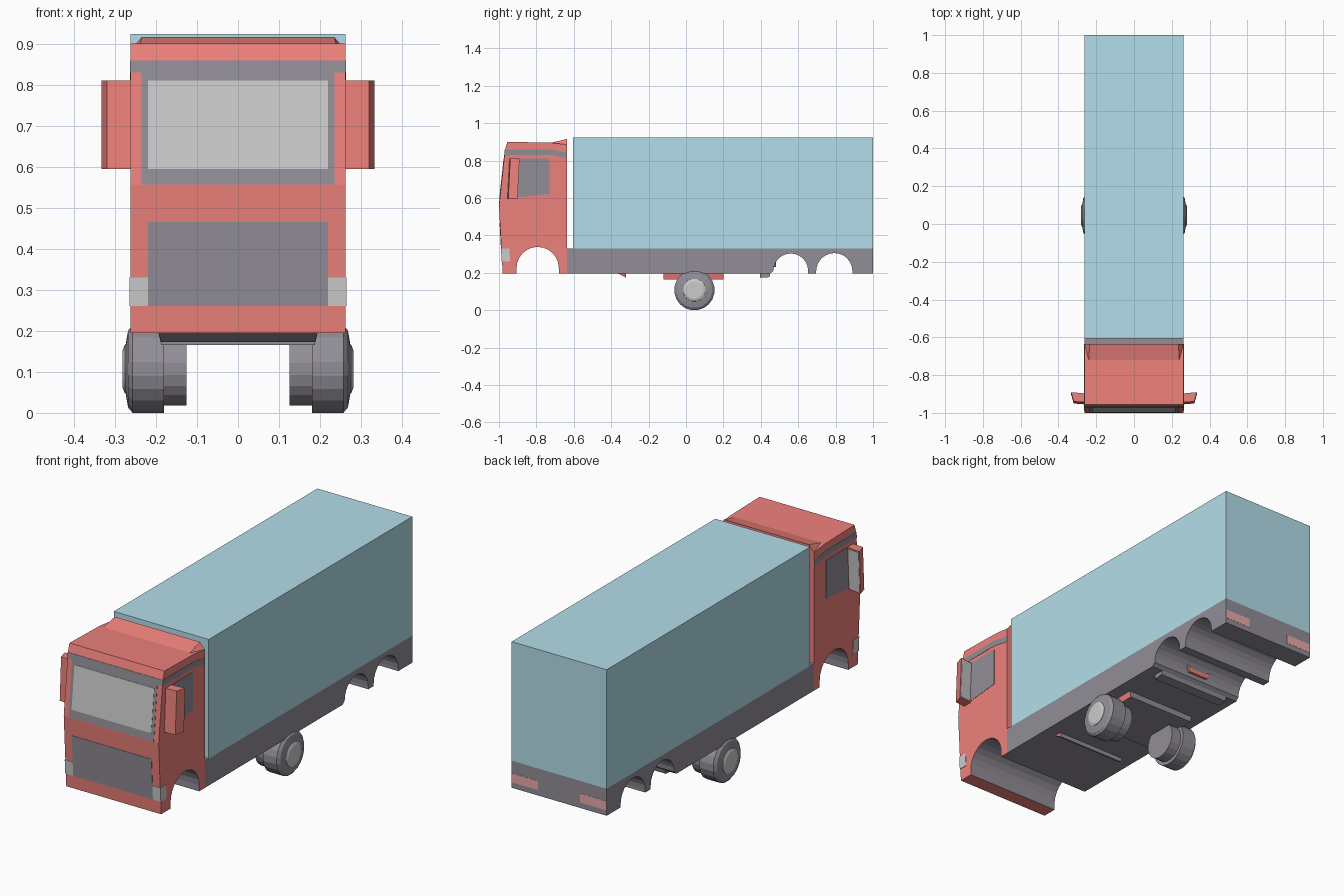
import bpy, bmesh
from math import sin, cos, pi
from mathutils import Vector

if "Cube" in bpy.data.objects:
    bpy.data.objects.remove(bpy.data.objects["Cube"])


def material(name, rgb):
    m = bpy.data.materials.new(name)
    m.diffuse_color = (*rgb, 1)
    m.use_nodes = True
    m.node_tree.nodes["Principled BSDF"].inputs["Base Color"].default_value = m.diffuse_color
    return m


RED = material("red_paint", (0.85, 0.22, 0.20))
BLUE = material("blue_box", (0.45, 0.73, 0.82))
DARK = material("dark_trim", (0.29, 0.27, 0.31))
PINK = material("lamp_red", (0.82, 0.40, 0.40))


def finish(name, bm, *mats):
    bmesh.ops.recalc_face_normals(bm, faces=bm.faces)
    me = bpy.data.meshes.new(name)
    bm.to_mesh(me)
    bm.free()
    for m in mats:
        if m:
            me.materials.append(m)
    ob = bpy.data.objects.new(name, me)
    bpy.context.collection.objects.link(ob)
    return ob


def prism(name, pts, a, b, *mats, axis="x", edit=None):
    """Extrude an outline along x (outline in y,z), y (x,z) or z (x,y)."""
    place = {"x": lambda p, t: (t, p[0], p[1]),
             "y": lambda p, t: (p[0], t, p[1]),
             "z": lambda p, t: (p[0], p[1], t)}[axis]
    bm = bmesh.new()
    lo = [bm.verts.new(place(p, a)) for p in pts]
    hi = [bm.verts.new(place(p, b)) for p in pts]
    bm.faces.new(lo)
    bm.faces.new(hi)
    n = len(pts)
    for i in range(n):
        bm.faces.new((lo[i], lo[(i + 1) % n], hi[(i + 1) % n], hi[i]))
    bm.normal_update()
    if edit:
        edit(bm)
    return finish(name, bm, *mats)


def rect(u0, u1, v0, v1):
    return [(u0, v0), (u1, v0), (u1, v1), (u0, v1)]


def arch(cy, cz, r, base, n=12):
    """Wheel arch outline going from front to rear along the bottom edge."""
    arc = [(cy - r * cos(pi * i / n), cz + r * sin(pi * i / n)) for i in range(n + 1)]
    return [(cy - r, base)] + arc + [(cy + r, base)]


W, BASE = 0.262, 0.195

# cab: side outline with a wheel tunnel lined in dark
FRONT = [(-0.98, BASE), (-1.0, 0.555), (-0.967, 0.86), (-0.955, 0.90)]


def line_tunnel(bm):
    for f in bm.faces:
        c = f.calc_center_median()
        if abs(c.x) < 0.01 and -0.91 < c.y < -0.6 and c.z < 0.345 and c.y < -0.65:
            f.material_index = 1


prism("cab", FRONT + [(-0.72, 0.895), (-0.635, 0.885), (-0.635, BASE)]
      + arch(-0.793, 0.225, 0.113, BASE)[::-1], -W, W, RED, DARK, edit=line_tunnel)

# roof deflector rising towards the box
bm = bmesh.new()
for x, y, z in [(0.24, -0.725, 0.894), (W, -0.635, 0.884), (0.235, -0.635, 0.916)]:
    for s in (-1, 1):
        bm.verts.new((s * x, y, z))
bmesh.ops.convex_hull(bm, input=bm.verts)
finish("roof_deflector", bm, RED)


def front_y(z):
    for (y0, z0), (y1, z1) in zip(FRONT, FRONT[1:]):
        if z0 <= z <= z1:
            return y0 + (y1 - y0) * (z - z0) / (z1 - z0)


def front_panel(name, x, z0, z1, lift, mat):
    y0, y1 = front_y(z0), front_y(z1)
    prism(name, [(y0 - lift, z0), (y1 - lift, z1), (y1 + .01, z1), (y0 + .01, z0)], -x, x, mat)


front_panel("windscreen_frame", 0.235, 0.557, 0.835, 0.0015, DARK)
front_panel("windscreen", 0.22, 0.595, 0.81, 0.003, None)
front_panel("grille", 0.22, 0.26, 0.465, 0.002, DARK)
front_panel("roof_stripe_front", W + 0.0015, 0.83, 0.859, 0.0015, DARK)

for s, side in ((1, "right"), (-1, "left")):
    # side trim of the cab
    prism("roof_stripe_" + side, [(-0.968, 0.83), (-0.73, 0.83), (-0.635, 0.812),
                                  (-0.635, 0.843), (-0.73, 0.859), (-0.966, 0.859)],
          s * 0.25, s * (W + 0.0015), DARK)
    prism("side_window_" + side, [(-0.935, 0.60), (-0.73, 0.62), (-0.73, 0.81), (-0.935, 0.81)],
          s * 0.25, s * (W + 0.0015), DARK)
    prism("headlight_" + side, [(front_y(.26) - .002, 0.26), (-0.94, 0.26),
                                (-0.945, 0.33), (front_y(.33) - .002, 0.33)],
          s * 0.22, s * (W + 0.002), None)

    # mirror housing with grey glass facing rearwards
    def lean(bm):
        for v in bm.verts:
            v.co.y += 0.05 * (v.co.z - 0.70)
    prism("mirror_" + side, [(s * x, y) for x, y in
                             [(0.255, -0.905), (0.333, -0.897), (0.319, -0.945), (0.255, -0.95)]],
          0.595, 0.81, RED, axis="z", edit=lean)
    prism("mirror_glass_" + side, [(s * x, y) for x, y in
                                   [(0.266, -0.902), (0.329, -0.8955), (0.329, -0.905), (0.266, -0.91)]],
          0.602, 0.803, None, axis="z", edit=lean)

    # rear lamp
    prism("rear_lamp_" + side, rect(s * 0.117, s * (W - 0.001), 0.222, 0.268),
          0.99, 1.001, PINK, axis="y")

    # double tyre and hub, turned around the axle
    def lathe(name, profile, mat, n=20, cy=0.045, cz=0.107):
        bm = bmesh.new()
        rings = [[bm.verts.new((s * x, cy + r * cos(2 * pi * (i + .5) / n),
                                cz + r * sin(2 * pi * (i + .5) / n))) for i in range(n)]
                 for r, x in profile]
        for a, b in zip(rings, rings[1:]):
            for i in range(n):
                j = (i + 1) % n
                bm.faces.new((a[i], a[j], b[j], b[i]))
        bm.faces.new(rings[0])
        bm.faces.new(rings[-1])
        finish(name, bm, mat)
    lathe("tyre_" + side, [(0.09, 0.125), (0.09, 0.18), (0.108, 0.18), (0.108, 0.257),
                           (0.095, 0.268), (0.06, 0.274)], DARK)
    lathe("hub_" + side, [(0.062, 0.265), (0.060, 0.276), (0.047, 0.281)], None)

# chassis with two rear wheel tunnels
prism("chassis", [(-0.635, 0.33), (-0.635, BASE), (0.45, BASE)]
      + arch(0.56, 0.21, 0.093, BASE)[1:] + arch(0.793, 0.208, 0.097, BASE)
      + [(1.0, BASE), (1.0, 0.33)], -W, W, DARK)

# cargo box
prism("cargo_box", rect(-0.605, 1.0, 0.329, 0.924), -W, W, BLUE)

# underbody blocks: dark with red ends
def red_ends(bm):
    for f in bm.faces:
        if abs(f.calc_center_median().x) > 0.1:
            f.material_index = 1
    for v in bm.verts:
        if v.co.z < 0.19:
            v.co.x *= 0.96


prism("underbody_wedge", [(-0.37, 0.20), (-0.32, 0.173), (-0.32, 0.20)],
      -0.195, 0.195, DARK, RED, edit=red_ends)
prism("underbody_block", rect(-0.12, 0.2, 0.165, 0.20), -0.195, 0.195, DARK, RED, edit=red_ends)
prism("mud_guard", [(0.395, 0.20), (0.395, 0.173), (0.445, 0.176), (0.452, 0.20)],
      -0.2, 0.2, DARK)

# small red bracket inside the front tunnel
prism("tow_bracket", [(-0.08, 0.27), (-0.06, 0.27), (-0.045, 0.25), (0.045, 0.25), (0.06, 0.27),
                      (0.08, 0.27), (0.055, 0.23), (-0.055, 0.23)], 0.46, 0.482, RED, axis="y")
